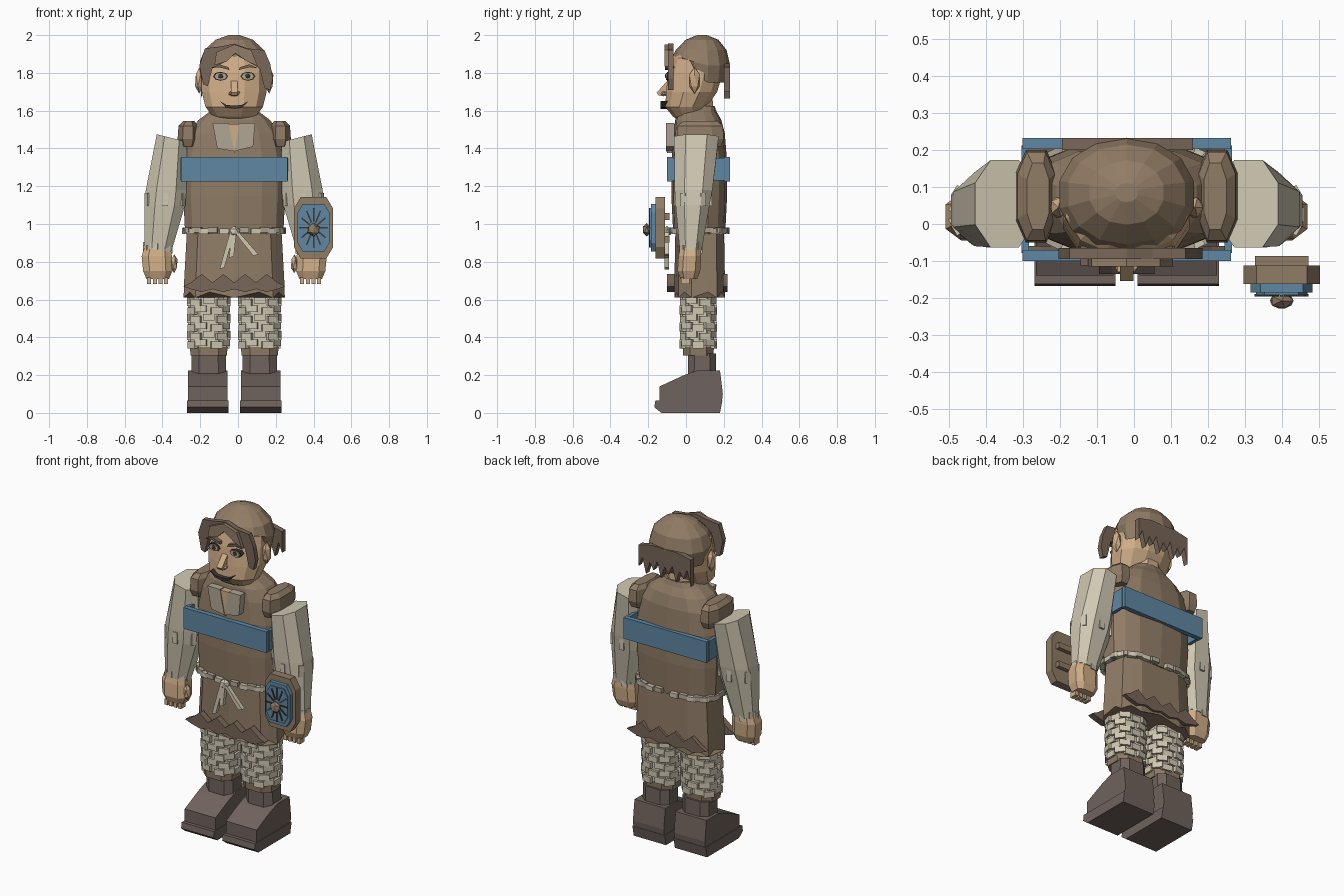
import bpy, bmesh, math
from mathutils import Matrix, Vector

if "Cube" in bpy.data.objects:
    bpy.data.objects.remove(bpy.data.objects["Cube"])

CX = -0.02          # symmetry plane of the figure


def mat(name, r, g, b):
    m = bpy.data.materials.new(name)
    m.diffuse_color = tuple(((c / 255 + 0.055) / 1.055) ** 2.4 for c in (r, g, b)) + (1,)
    m.use_nodes = True
    m.node_tree.nodes["Principled BSDF"].inputs["Base Color"].default_value = m.diffuse_color
    return m


SKIN = mat("skin", 208, 174, 136)
TUNIC = mat("tunic_brown", 144, 124, 102)
CREAM = mat("cream_cloth", 208, 200, 178)
BLUE = mat("blue", 94, 135, 162)
BOOT = mat("boot_leather", 112, 99, 93)
HAIR = mat("hair", 146, 125, 102)
LOCKS = mat("dark_hair", 120, 103, 88)
DARK = mat("dark_detail", 66, 56, 50)
COLLAR = mat("collar_grey", 176, 167, 149)


def finish(name, bm, *mats):
    bmesh.ops.recalc_face_normals(bm, faces=bm.faces)
    me = bpy.data.meshes.new(name)
    bm.to_mesh(me)
    bm.free()
    for m in mats:
        me.materials.append(m)
    ob = bpy.data.objects.new(name, me)
    bpy.context.collection.objects.link(ob)
    return ob


def oval(t, rx, ry, p):
    c, s = math.cos(t), math.sin(t)
    return (rx * math.copysign(abs(c) ** (2 / p), c), ry * math.copysign(abs(s) ** (2 / p), s))


def loft(name, rings, m, n=12, p=2.0, warp=None):
    """Stack of ovals; each ring is (z, cx, cy, rx, ry)."""
    bm = bmesh.new()
    k = 1 / math.cos(math.pi / n) ** (2 / p)
    rows = []
    for j, (z, cx, cy, rx, ry) in enumerate(rings):
        row = []
        for i in range(n):
            x, y = oval((i + 0.5) * 2 * math.pi / n, rx * k, ry * k, p)
            co = Vector((cx + x, cy + y, z))
            row.append(bm.verts.new(warp(co, j, i) if warp else co))
        rows.append(row)
    for a, b in zip(rows, rows[1:]):
        for i in range(n):
            bm.faces.new((a[i], a[(i + 1) % n], b[(i + 1) % n], b[i]))
    bm.faces.new(rows[0])
    bm.faces.new(rows[-1])
    return finish(name, bm, m)


def extrude(name, pts, lo, hi, m, axis="y"):
    """Outline pushed along y (points are x,z) or x (points are y,z)."""
    bm = bmesh.new()
    put = (lambda a, b, d: (a, d, b)) if axis == "y" else (lambda a, b, d: (d, a, b))
    f = bm.faces.new([bm.verts.new(put(a, b, lo)) for a, b in pts])
    r = bmesh.ops.extrude_face_region(bm, geom=[f])
    vs = [v for v in r["geom"] if isinstance(v, bmesh.types.BMVert)]
    bmesh.ops.translate(bm, verts=vs, vec=put(0, 0, hi - lo))
    return finish(name, bm, m)


def blocks(name, items, *mats):
    """Boxes in one object; item is (centre, size, rotation matrix or None, material index)."""
    bm = bmesh.new()
    for c, s, rot, mi in items:
        M = Matrix.Translation(c) @ (rot or Matrix()) @ Matrix.Diagonal((*s, 1))
        vs = bmesh.ops.create_cube(bm, size=1, matrix=M)["verts"]
        for f in {f for v in vs for f in v.link_faces}:
            f.material_index = mi
    return finish(name, bm, *mats)


def ball(name, c, s, m, sub=1):
    bm = bmesh.new()
    M = Matrix.Translation(c) @ Matrix.Diagonal((*s, 1))
    bmesh.ops.create_icosphere(bm, subdivisions=sub, radius=1, matrix=M)
    return finish(name, bm, m)


def ring_blocks(cx, cy, z, rx, ry, n, size, p=2.0, phase=0.0, wave=0.0, alternate=False):
    out = []
    for i in range(n):
        t = (i + phase) * 2 * math.pi / n
        x, y = oval(t, rx, ry, p)
        x2, y2 = oval(t + 0.05, rx, ry, p)
        x1, y1 = oval(t - 0.05, rx, ry, p)
        rot = Matrix.Rotation(math.atan2(y2 - y1, x2 - x1), 4, "Z")
        dz = wave if i % 2 else -wave
        out.append(((cx + x, cy + y, z + dz), size, rot, i % 2 if alternate else 0))
    return out


# torso and pleated skirt
loft("torso", [(0.95, CX, .07, .26, .135), (1.15, CX, .07, .27, .145), (1.35, CX, .07, .268, .143),
               (1.48, CX, .07, .24, .133), (1.55, CX, .065, .19, .12), (1.595, CX, .06, .13, .1),
               (1.625, CX, .085, .09, .065)], TUNIC, 14, 2.7)


def pleat(co, j, i):
    f = 1.0 if i % 2 else 0.95
    return Vector((CX + (co.x - CX) * f, .075 + (co.y - .075) * f, co.z - (.03 if j == 0 and i % 2 else 0)))


loft("skirt", [(.64, CX, .075, .268, .135), (.7, CX, .075, .265, .135), (.97, CX, .075, .25, .13)],
     TUNIC, 18, 3.2, pleat)

# ragged hem strips, front and back
zig = [(-.29, .67)]
zig += [(-.25 + i * .0575, (.69, .735)[i % 2]) for i in range(9)] + [(.25, .67)]
zig += [(.21 - i * .0575, (.655, .64)[i % 2]) for i in range(9)]
extrude("front_hem", zig, -.1, -.06, LOCKS)
extrude("back_hem", zig, .195, .22, LOCKS)

# rope belt with knot and hanging ends
blocks("rope_belt", ring_blocks(CX, .07, .965, .262, .148, 30, (.05, .024, .028), 2.8, 0, .003, True), CREAM, COLLAR)
ball("belt_knot", (CX, -.1, .96), (.035, .025, .03), CREAM)
for i, (x0, x1, z1) in enumerate(((-.03, -.09, .76), (-.02, -.04, .82), (-.01, .09, .83))):
    extrude(f"rope_end_{i}", [(x0 - .012, .96), (x0 + .012, .96), (x1 + .018, z1 + .01), (x1 - .008, z1)],
            -.115, -.09, CREAM)

# chest sash as a four-sided band
blocks("sash", [((CX, -.085, 1.29), (.565, .03, .13), None, 0), ((CX, .218, 1.29), (.565, .03, .13), None, 0),
                ((CX - .275, .067, 1.29), (.02, .29, .12), None, 0),
                ((CX + .275, .067, 1.29), (.02, .29, .12), None, 0)], BLUE)

# open collar with bare chest
extrude("collar_left", [(-.135, 1.535), (-.05, 1.535), (-.02, 1.385), (-.11, 1.4)], -.105, -.06, COLLAR)
extrude("collar_right", [(.09, 1.535), (.01, 1.535), (-.02, 1.385), (.08, 1.41)], -.105, -.06, COLLAR)
extrude("bare_chest", [(-.05, 1.53), (.01, 1.53), (-.02, 1.375)], -.1, -.06, SKIN)

# paired limbs
for s, side in ((-1, "left"), (1, "right")):
    def X(o):
        return CX + s * o

    loft(f"shoulder_pad_{side}", [(1.41, X(.245), .075, .04, .11), (1.45, X(.245), .075, .055, .125),
                                  (1.52, X(.245), .075, .05, .12), (1.545, X(.24), .075, .03, .09)], TUNIC, 8, 2.6)

    def slant(co, j, i):
        return co + Vector((0, 0, (abs(co.x - CX) - .33) * .25)) if j == 3 else co

    loft(f"sleeve_{side}", [(.86, X(.403), .025, .072, .058), (1.1, X(.368), .035, .108, .09),
                            (1.18, X(.36), .04, .108, .1), (1.455, X(.33), .055, .08, .118)], CREAM, 8, 2.4, slant)
    blocks(f"sleeve_folds_{side}", ring_blocks(X(.366), .037, 1.13, .108, .094, 6, (.03, .012, .07), 2.4, .5), CREAM)
    loft(f"hand_{side}", [(.71, X(.405), .015, .06, .045), (.75, X(.405), .015, .077, .06),
                          (.83, X(.41), .02, .08, .06), (.89, X(.405), .025, .066, .052)], SKIN, 8, 3)
    blocks(f"fingers_{side}", [((X(.36 + .03 * i), -.005, .7), (.021, .045, .035), None, 0) for i in range(4)], SKIN)
    ball(f"thumb_{side}", (X(.318), -.01, .79), (.02, .025, .05), SKIN)
    blocks(f"cuff_{side}", ring_blocks(X(.404), .025, .875, .07, .055, 7, (.04, .012, .04), 2.4, 0, .01), CREAM)

    # wrapped trousers
    loft(f"leg_{side}", [(.33, X(.135), .065, .095, .08), (.66, X(.135), .065, .1, .085)], CREAM, 8, 2.8)
    wraps = []
    for k in range(6):
        wraps += ring_blocks(X(.135), .065, .365 + k * .045, .1, .085, 10, (.062, .022, .036), 2.7, k % 2 * .5, .006)
    blocks(f"leg_wraps_{side}", wraps, CREAM)
    loft(f"trouser_cuff_{side}", [(.305, X(.135), .065, .096, .08), (.35, X(.135), .065, .1, .083)], TUNIC, 8, 2.8)

    # boots
    loft(f"boot_shaft_{side}", [(.19, X(.135), .085, .092, .075), (.315, X(.135), .085, .09, .073)], BOOT, 8, 3)
    a, b = sorted((X(.03), X(.25)))
    extrude(f"boot_{side}", [(-.14, .06), (-.14, .14), (-.01, .2), (.06, .225), (.18, .225), (.195, .1), (.19, .06)],
            a + .005, b - .005, BOOT, "x")
    extrude(f"boot_sole_{side}", [(-.13, 0), (-.168, .03), (-.162, .065), (.193, .065), (.18, 0)], a, b, BOOT, "x")

    # ears, eyes and brows
    ball(f"ear_{side}", (X(.185), .045, 1.76), (.025, .032, .07), SKIN)
    ex = X(.072)
    for part, r, y, m in (("rim", 1.0, -.1, DARK), ("white", .78, -.106, COLLAR)):
        extrude(f"eye_{part}_{side}", [(ex + .04 * r * math.cos(t * math.pi / 4), 1.782 + .024 * r * math.sin(t * math.pi / 4))
                                       for t in range(8)], y, y + .035, m)
    ball(f"pupil_{side}", (ex, -.102, 1.783), (.016, .01, .016), DARK)
    extrude(f"brow_{side}", [(X(.025), 1.815), (X(.03), 1.83), (X(.08), 1.845), (X(.125), 1.825), (X(.08), 1.83)],
            -.112, -.06, LOCKS)

# head
loft("head", [(1.54, CX, .02, .06, .045), (1.57, CX, .01, .115, .08), (1.62, CX, .0, .152, .11),
              (1.7, CX, .03, .172, .135), (1.8, CX, .05, .172, .145), (1.88, CX, .06, .165, .135),
              (1.94, CX, .07, .1, .09)], SKIN, 12, 2.3)
loft("neck", [(1.5, CX, .07, .09, .08), (1.68, CX, .06, .09, .08)], SKIN, 8)
extrude("nose", [(-.08, 1.78), (-.155, 1.695), (-.145, 1.68), (-.09, 1.675)], CX - .018, CX + .018, SKIN, "x")
ball("nostrils", (CX, -.118, 1.692), (.034, .022, .016), SKIN)
extrude("mouth", [(-.095, 1.65), (-.06, 1.63), (-.02, 1.627), (.02, 1.63), (.055, 1.65), (.025, 1.618),
                  (-.02, 1.61), (-.065, 1.618)], -.135, -.09, DARK)

# hair cap, higher over the forehead
def hairline(co, j, i):
    if j < 2:
        co.z += (.11, .04)[j] * min(1, max(0, (.1 - co.y) / .12))
    return co


loft("hair_cap", [(1.75, CX, .08, .165, .14), (1.84, CX, .08, .182, .15), (1.92, CX, .08, .158, .132),
                  (1.975, CX, .085, .1, .085), (2.0, CX, .085, .03, .025)], HAIR, 14, 2.1, hairline)

# fringe plates and ragged back hair
extrude("fringe", [(-.175, 1.93), (-.205, 1.84), (-.185, 1.74), (-.16, 1.73), (-.135, 1.825), (-.075, 1.855),
                   (-.015, 1.9), (.06, 1.855), (.115, 1.825), (.14, 1.72), (.17, 1.71), (.185, 1.77),
                   (.17, 1.85), (.14, 1.92), (.05, 1.93), (-.02, 1.955), (-.09, 1.94)], -.095, -.065, LOCKS)
extrude("fringe_centre", [(-.125, 1.84), (-.115, 1.91), (-.02, 1.95), (.07, 1.92), (.105, 1.835),
                          (.05, 1.86), (-.015, 1.905), (-.06, 1.86)], -.115, -.095, HAIR)
tips = [(.16 - i * .0254, (1.7, 1.76, 1.665, 1.74)[i % 4]) for i in range(15)]
extrude("back_hair", [(-.195, 1.83), (-.1, 1.85), (.07, 1.85), (.16, 1.83)] + tips, .2, .233, LOCKS)

# shield carried at one hand
SX, SZ = .4, .98


def octagon(w, h, c):
    return [(SX + x, SZ + z) for x, z in ((-w, -h + c), (-w + c * .6, -h), (w - c * .6, -h), (w, -h + c),
                                          (w, h - c), (w - c * .6, h), (-w + c * .6, h), (-w, h - c))]


extrude("shield_board", octagon(.104, .162, .06), -.162, -.112, TUNIC)
extrude("shield_face", octagon(.084, .126, .045), -.185, -.16, BLUE)
extrude("shield_plate", octagon(.07, .105, .04), -.192, -.18, BLUE)
spokes = []
for i in range(12):
    t = i * math.pi / 6
    d = Vector((math.sin(t) * .048, 0, math.cos(t) * .068))
    rot = Matrix.Rotation(math.atan2(d.x, d.z), 4, "Y")
    spokes.append(((SX + d.x, -.193, SZ + d.z), (.008, .008, d.length * 1.05), rot, 0))
blocks("shield_spokes", spokes, DARK)
ball("shield_boss", (SX, -.208, .97), (.036, .024, .036), TUNIC)
blocks("shield_grips", [((SX, -.1, SZ + dz), (.145, .026, .035), None, 0) for dz in (-.06, .06)], TUNIC)
